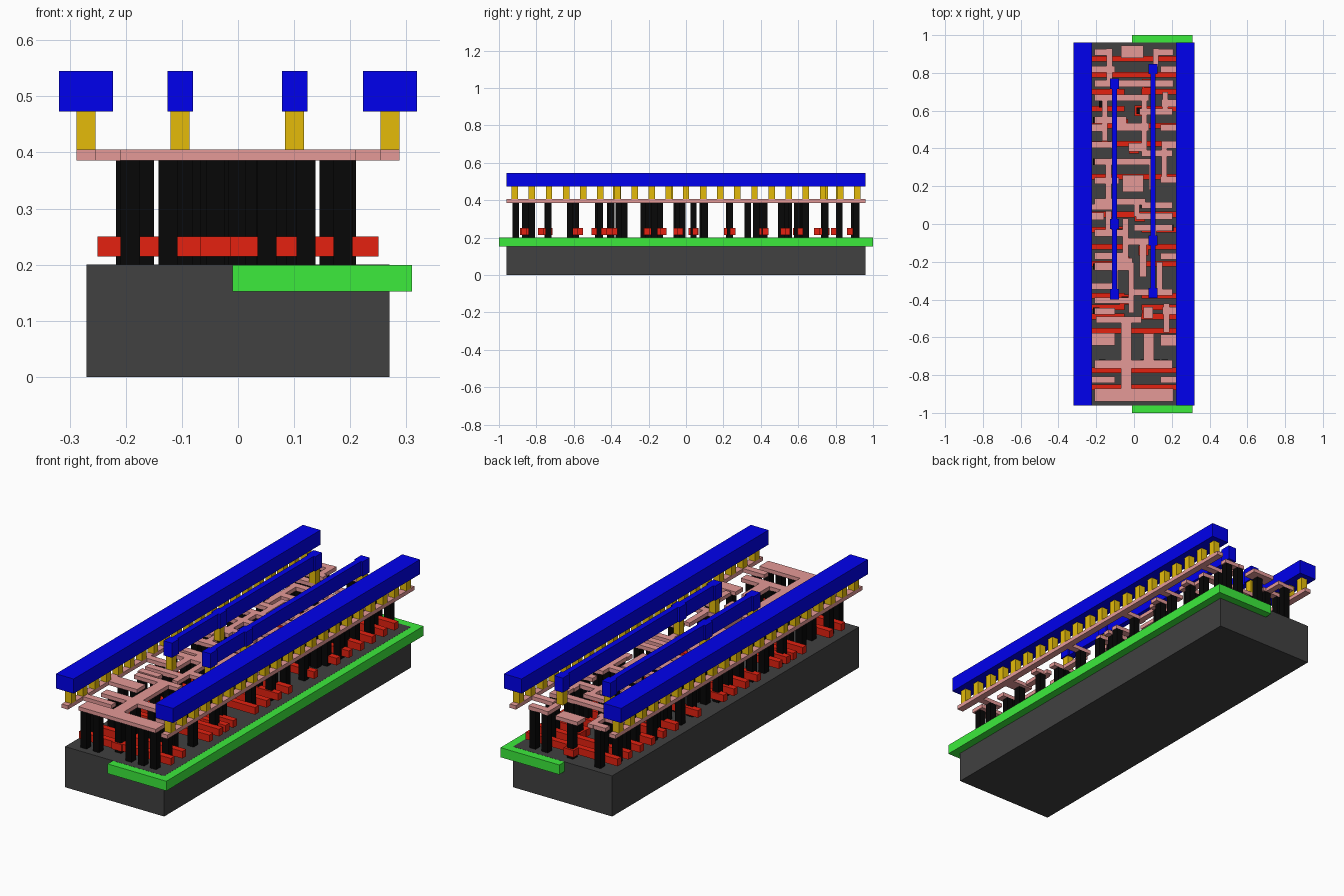
import bpy, bmesh


def layer(name, rects, z0, z1, color):
    """One object per layer: each rect (x0, x1, y0, y1) becomes a box from z0 to z1."""
    bm = bmesh.new()
    for x0, x1, y0, y1 in rects:
        lo = [bm.verts.new(p) for p in ((x0, y0, z0), (x1, y0, z0), (x1, y1, z0), (x0, y1, z0))]
        hi = [bm.verts.new((v.co.x, v.co.y, z1)) for v in lo]
        bm.faces.new(lo[::-1])
        bm.faces.new(hi)
        for i in range(4):
            j = (i + 1) % 4
            bm.faces.new((lo[i], lo[j], hi[j], hi[i]))
    me = bpy.data.meshes.new(name)
    bm.to_mesh(me)
    bm.free()
    ob = bpy.data.objects.new(name, me)
    bpy.context.collection.objects.link(ob)
    mat = bpy.data.materials.new(name)
    mat.diffuse_color = (*color, 1)
    me.materials.append(mat)
    return ob


def square(x, y, w=0.034):
    return (x - w / 2, x + w / 2, y - w / 2, y + w / 2)


def covered(post, rects):
    """True when the post's centre lies under one of the rects."""
    x, y = (post[0] + post[1]) / 2, (post[2] + post[3]) / 2
    return any(r[0] <= x <= r[1] and r[2] <= y <= r[3] for r in rects)


RED, PINK, BLACK = (0.78, 0.015, 0.005), (0.78, 0.32, 0.31), (0.002, 0.002, 0.002)
BLUE, GOLD = (0.0, 0.0, 0.85), (0.78, 0.5, 0.003)

# Substrate block and the well slab set into its right half
layer("substrate", [(-0.27, 0.27, -0.96, 0.96)], 0, 0.2, (0.052, 0.052, 0.052))
layer("well", [(-0.01, 0.31, -1, 1)], 0.152, 0.1995, (0.045, 0.83, 0.045))

# Gate strips: full-width ones, split ones and contact pads
full = [-0.865, -0.775, -0.565, 0.05, 0.25, 0.425, 0.79, 0.875]
split = [-0.49, -0.44, -0.38, -0.21, -0.12, -0.03, 0.52, 0.61, 0.7]
gates = [(-0.25, 0.25, y - 0.015, y + 0.015) for y in full]
for y in split:
    gates += [(-0.25, -0.05, y - 0.015, y + 0.015), (0.04, 0.25, y - 0.015, y + 0.015)]
pads = [(-0.04, -0.86), (-0.04, -0.74), (0.07, -0.47), (-0.05, -0.4), (-0.05, -0.2),
        (0.05, -0.14), (-0.07, -0.04), (0.03, 0.04), (0.0, 0.23), (0.0, 0.4),
        (0.03, 0.6), (-0.06, 0.53), (0.07, 0.74), (-0.01, 0.9), (-0.04, -0.59)]
gates += [square(x, y, 0.054) for x, y in pads]
layer("gate_strips", gates, 0.215, 0.25, RED)

# Contact posts on the gate pads, and on the substrate either side
posts = [square(x, y) for x, y in pads]
left = [-0.91, -0.825, -0.735, -0.62, -0.46, -0.405, -0.33, -0.225, -0.17, -0.05,
        0.04, 0.09, 0.23, 0.33, 0.42, 0.51, 0.55, 0.635, 0.745, 0.82, 0.91]
right = [-0.91, -0.825, -0.735, -0.62, -0.46, -0.36, -0.17, -0.02, 0.04, 0.1,
         0.235, 0.375, 0.42, 0.51, 0.595, 0.64, 0.745, 0.82, 0.91]
posts += [square((-0.192, -0.2, -0.167)[i % 3], y) for i, y in enumerate(left)]
posts += [square(-0.125, y) for y in (-0.91, -0.62, -0.33, 0.09, 0.33, 0.82)]
posts += [square(-0.097, y) for y in (-0.405, -0.17, 0.23, 0.55, 0.745)]
posts += [square((0.187, 0.193, 0.162)[i % 3], y) for i, y in enumerate(right)]
posts += [square(0.121, y) for y in (-0.91, -0.735, -0.36, -0.02, 0.375, 0.595, 0.91)]
posts += [square(0.095, y) for y in (0.04, 0.1, 0.33, 0.745)]
posts += [square(0.052, y) for y in (-0.91, -0.735, 0.1, 0.51)]
layer("contact_posts", posts, 0.2, 0.386, BLACK)

# Local wiring: side rails, stubs from the rails, cross straps, long runs
side_rails = [(-0.288, -0.254, -0.96, 0.96), (0.254, 0.288, -0.96, 0.96)]
stubs = [(-0.26, -0.1, y - h, y + h) for y, h in
         ((-0.825, 0.017), (-0.61, 0.033), (-0.33, 0.017), (0.09, 0.017),
          (0.42, 0.017), (0.82, 0.017))]
stubs += [(0.14, 0.26, y - h, y + h) for y, h in
          ((-0.825, 0.017), (-0.615, 0.03), (-0.17, 0.017), (0.235, 0.017),
           (0.51, 0.017), (0.82, 0.017))]
straps = [
    (-0.21, 0.21, -0.94, -0.87), (-0.21, 0.205, -0.765, -0.72),
    (-0.2, 0.04, -0.525, -0.49), (-0.21, -0.1, -0.48, -0.445),
    (-0.03, 0.205, -0.378, -0.343), (-0.21, -0.03, -0.422, -0.388),
    (-0.21, 0.0, -0.245, -0.205), (-0.21, -0.03, -0.187, -0.152),
    (-0.06, 0.12, -0.11, -0.075), (-0.21, -0.05, -0.067, -0.03),
    (0.0, 0.205, -0.037, -0.003), (0.01, 0.205, 0.023, 0.057),
    (-0.21, 0.06, 0.1, 0.135), (0.04, 0.205, 0.083, 0.117),
    (-0.06, 0.05, 0.17, 0.26), (-0.21, -0.08, 0.213, 0.247),
    (-0.21, 0.11, 0.313, 0.347), (0.04, 0.205, 0.358, 0.392),
    (-0.03, 0.05, 0.385, 0.43), (-0.09, 0.08, 0.493, 0.535),
    (-0.21, -0.04, 0.533, 0.57), (0.03, 0.205, 0.578, 0.612),
    (-0.21, 0.08, 0.65, 0.685), (-0.21, 0.21, 0.725, 0.762),
    (-0.07, 0.05, 0.88, 0.945), (-0.21, -0.13, 0.893, 0.927), (0.1, 0.21, 0.893, 0.927)]
runs = [
    (-0.07, -0.012, -0.895, -0.495), (0.05, 0.105, -0.735, -0.58),
    (0.157, 0.187, -0.575, -0.42), (0.05, 0.1, -0.5, -0.44),
    (-0.03, 0.0, -0.47, -0.24), (-0.12, -0.086, -0.42, -0.21),
    (0.12, 0.15, -0.36, -0.2), (0.03, 0.065, -0.28, -0.075),
    (-0.06, -0.03, -0.18, 0.03), (0.09, 0.12, -0.11, -0.02),
    (-0.15, -0.12, -0.05, 0.07), (0.0, 0.03, 0.04, 0.13),
    (-0.15, -0.12, 0.13, 0.32), (0.08, 0.11, 0.18, 0.345),
    (0.145, 0.175, 0.24, 0.43), (-0.12, -0.09, 0.34, 0.51),
    (0.04, 0.07, 0.39, 0.65), (-0.17, -0.14, 0.44, 0.65),
    (0.15, 0.18, 0.6, 0.7), (-0.145, -0.115, 0.75, 0.93), (0.1, 0.13, 0.83, 0.93)]
wires = side_rails + stubs + straps + runs
# every post without a wire above it gets its own landing pad
wires += [(a - 0.025, b + 0.025, c - 0.003, d + 0.003)
          for a, b, c, d in posts if not covered((a, b, c, d), wires)]
layer("local_wiring", wires, 0.386, 0.405, PINK)

# Upper vias: evenly spaced under both power rails, plus under the signal pads
vias = [square(s * 0.271, -0.916 + 0.0916 * i) for s in (-1, 1) for i in range(21)]
signal_pads = {-0.103: (0.742, 0.0, -0.372), 0.101: (0.82, -0.087, -0.365)}
vias += [square(x, y) for x, ys in signal_pads.items() for y in ys]
layer("upper_vias", vias, 0.405, 0.473, GOLD)

# Top metal: two power rails and two signal lines with widened pads
layer("power_rails", [(-0.319, -0.223, -0.96, 0.96), (0.223, 0.319, -0.96, 0.96)], 0.473, 0.545, BLUE)
for name, (x, ys) in zip(("left_signal_line", "right_signal_line"), signal_pads.items()):
    # alternate line and pad pieces so the boxes butt together without overlap
    pieces = [(x - 0.023, x + 0.023, y - 0.027, y + 0.027) for y in ys]
    pieces += [(x - 0.014, x + 0.014, b + 0.027, a - 0.027) for a, b in zip(ys, ys[1:])]
    layer(name, pieces, 0.473, 0.545, BLUE)
